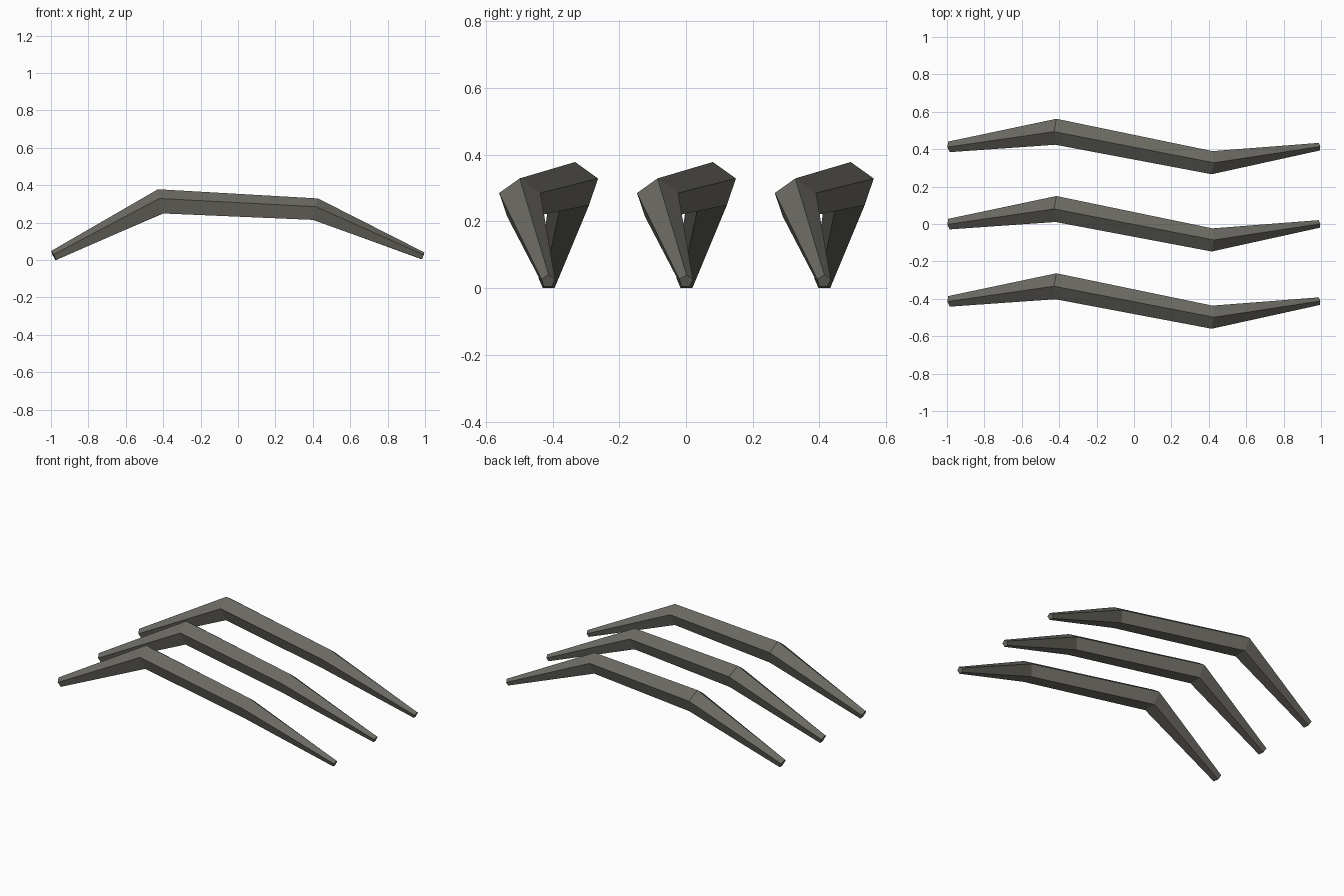
import bpy, bmesh, math
from mathutils import Vector

if "Cube" in bpy.data.objects:
    bpy.data.objects.remove(bpy.data.objects["Cube"])

mat = bpy.data.materials.new("dark warm grey")
mat.diffuse_color = (0.15, 0.145, 0.125, 1)
mat.use_nodes = True
mat.node_tree.nodes["Principled BSDF"].inputs["Base Color"].default_value = mat.diffuse_color

# bent path: centre point and radius of each five-sided ring
PATH = [((-0.985, 0.0, 0.029), 0.030), ((-0.413, 0.08, 0.314), 0.073),
        ((0.413, -0.085, 0.273), 0.065), ((0.988, 0.0, 0.028), 0.0215)]


def bent_bar(name, y):
    pts = [Vector(p) for p, r in PATH]
    dirs = [(b - a).normalized() for a, b in zip(pts, pts[1:])]
    bm = bmesh.new()
    rings = []
    for i, (p, r) in enumerate(PATH):
        # mitred ring, apex upward
        t = (dirs[max(i - 1, 0)] + dirs[min(i, 2)]).normalized()
        side = Vector((0, 0, 1)).cross(t).normalized()
        up = t.cross(side)
        rings.append([bm.verts.new(pts[i] + r * (math.sin(a) * side + math.cos(a) * up))
                      for a in (k * math.tau / 5 for k in range(5))])
    for a, b in zip(rings, rings[1:]):
        for k in range(5):
            n = (k + 1) % 5
            bm.faces.new((a[k], a[n], b[n], b[k]))
    bm.faces.new(rings[0])
    bm.faces.new(rings[-1])
    bmesh.ops.recalc_face_normals(bm, faces=bm.faces)
    # rest the lowest corner on the ground
    low = min(v.co.z for v in bm.verts)
    bmesh.ops.translate(bm, verts=bm.verts, vec=(0, 0, -low))
    me = bpy.data.meshes.new(name)
    bm.to_mesh(me)
    bm.free()
    me.materials.append(mat)
    ob = bpy.data.objects.new(name, me)
    ob.location.y = y
    bpy.context.collection.objects.link(ob)


for label, y in (("front", -0.413), ("middle", 0), ("back", 0.413)):
    bent_bar(label + "_bent_bar", y)
